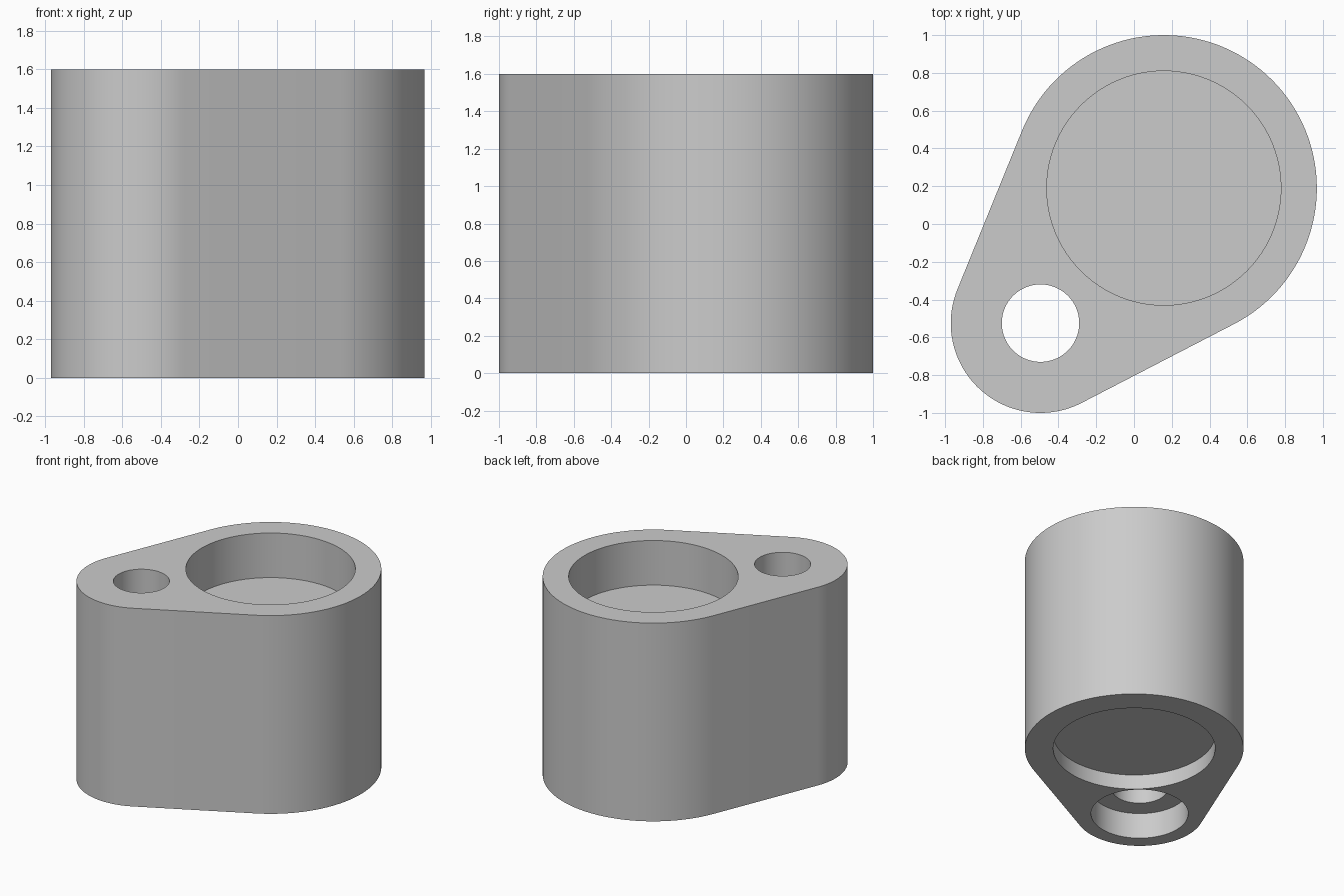
import bpy
import bmesh
from math import acos, atan2, cos, hypot, pi, radians, sin

cube = bpy.data.objects.get("Cube")
if cube:
    bpy.data.objects.remove(cube, do_unlink=True)

HEIGHT = 1.6
BIG, BIG_R = (0.158, 0.19), 0.81
SMALL, SMALL_R = (-0.495, -0.525), 0.475

grey = bpy.data.materials.new("light grey")
grey.use_nodes = True
colour = (0.6, 0.6, 0.6, 1)
grey.diffuse_color = colour
grey.node_tree.nodes["Principled BSDF"].inputs["Base Color"].default_value = colour


def arc(centre, radius, start, end, steps):
    angles = [start + (end - start) * i / steps for i in range(steps + 1)]
    return [(centre[0] + radius * cos(a), centre[1] + radius * sin(a)) for a in angles]


def prism(name, outline, bottom, top):
    bm = bmesh.new()
    base = bm.faces.new([bm.verts.new((x, y, bottom)) for x, y in outline])
    result = bmesh.ops.extrude_face_region(bm, geom=[base])
    verts = [v for v in result["geom"] if isinstance(v, bmesh.types.BMVert)]
    bmesh.ops.translate(bm, verts=verts, vec=(0, 0, top - bottom))
    bmesh.ops.recalc_face_normals(bm, faces=bm.faces)
    mesh = bpy.data.meshes.new(name)
    bm.to_mesh(mesh)
    bm.free()
    mesh.materials.append(grey)
    obj = bpy.data.objects.new(name, mesh)
    bpy.context.collection.objects.link(obj)
    return obj


# Body: two round ends joined by their outer tangents
dx, dy = BIG[0] - SMALL[0], BIG[1] - SMALL[1]
heading = atan2(dy, dx)
spread = acos((SMALL_R - BIG_R) / hypot(dx, dy))
outline = arc(BIG, BIG_R, heading - spread, heading + spread, 80)
outline += arc(SMALL, SMALL_R, heading + spread, heading + 2 * pi - spread, 50)
body = prism("housing_body", outline, 0, HEIGHT)
bpy.context.view_layer.objects.active = body
body.select_set(True)

# Bores: top pocket, shallow bottom pocket, through hole and its counterbore
bores = [
    ("top_pocket", BIG, 0.62, HEIGHT - 0.36, HEIGHT + 0.1),
    ("bottom_pocket", BIG, 0.6, -0.1, 0.12),
    ("through_hole", SMALL, 0.205, -0.1, HEIGHT + 0.1),
    ("counterbore", SMALL, 0.36, -0.1, 0.21),
]
for name, centre, radius, bottom, top in bores:
    cutter = prism(name, arc(centre, radius, 0, 2 * pi, 96)[:-1], bottom, top)
    cutter.hide_render = True
    cut = body.modifiers.new(name, 'BOOLEAN')
    cut.operation = 'DIFFERENCE'
    cut.solver = 'EXACT'
    cut.object = cutter
    bpy.ops.object.modifier_apply(modifier=cut.name)
    bpy.data.objects.remove(cutter, do_unlink=True)

bpy.ops.object.shade_smooth_by_angle(angle=radians(30))
